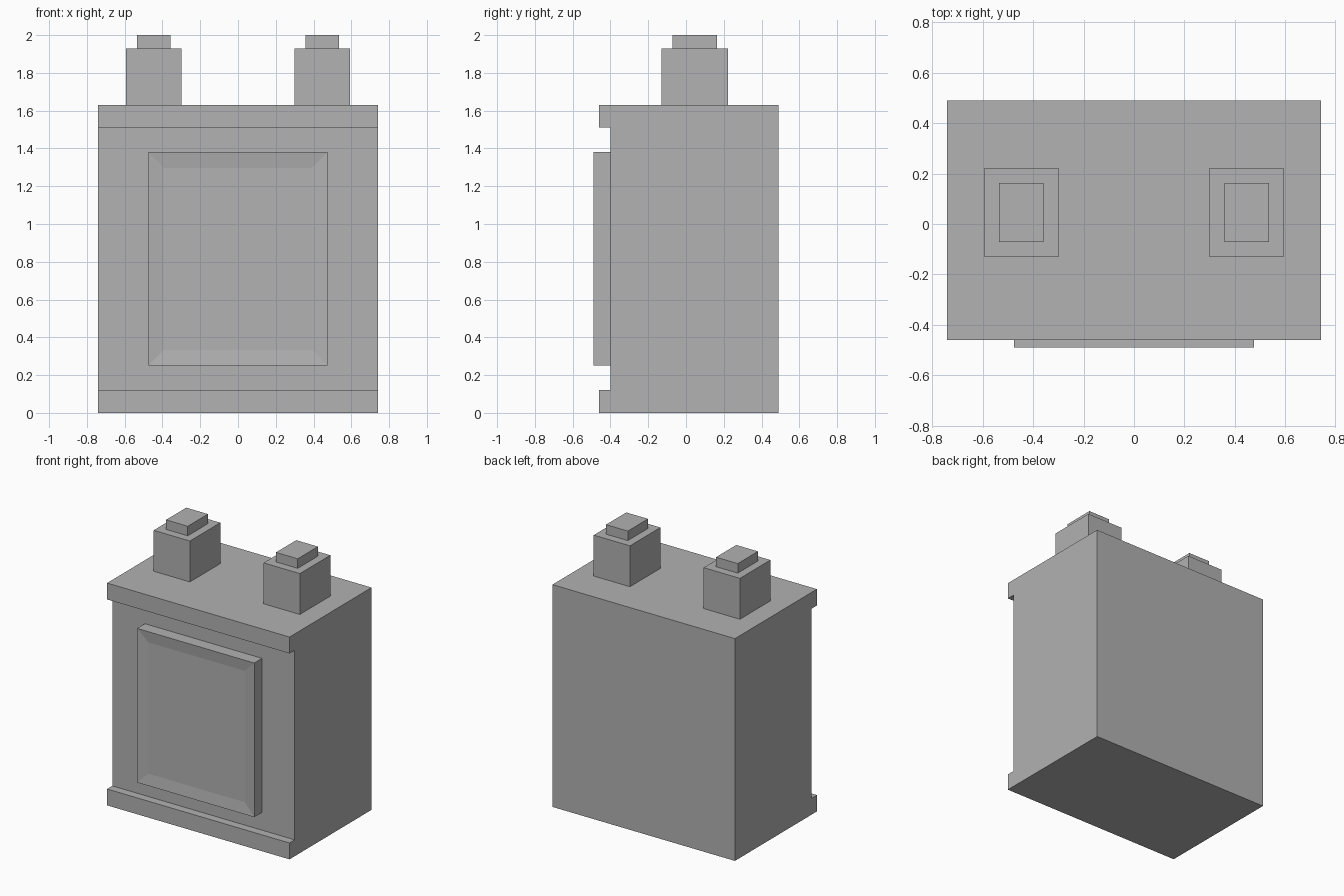
import bpy
import bmesh

if "Cube" in bpy.data.objects:
    bpy.data.objects.remove(bpy.data.objects["Cube"])

grey = bpy.data.materials.new("plain grey")
grey.diffuse_color = (0.445, 0.445, 0.445, 1)
grey.use_nodes = True
grey.node_tree.nodes["Principled BSDF"].inputs["Base Color"].default_value = grey.diffuse_color


def finish(name, bm):
    """Turn a bmesh into a named, flat shaded grey object."""
    bmesh.ops.recalc_face_normals(bm, faces=bm.faces)
    mesh = bpy.data.meshes.new(name)
    bm.to_mesh(mesh)
    bm.free()
    mesh.materials.append(grey)
    obj = bpy.data.objects.new(name, mesh)
    bpy.context.collection.objects.link(obj)
    return obj


def box_mesh(x0, x1, y0, y1, z0, z1):
    bm = bmesh.new()
    bmesh.ops.create_cube(bm, size=1)
    for v in bm.verts:
        v.co = ((x0 + x1) / 2 + v.co.x * (x1 - x0),
                (y0 + y1) / 2 + v.co.y * (y1 - y0),
                (z0 + z1) / 2 + v.co.z * (z1 - z0))
    return bm


# Case: side profile (y, z) with a lip at the top and bottom of the front
profile = [(0.49, 0), (0.49, 1.63), (-0.46, 1.63), (-0.46, 1.51),
           (-0.40, 1.51), (-0.40, 0.12), (-0.46, 0.12), (-0.46, 0)]
bm = bmesh.new()
side = bm.faces.new([bm.verts.new((-0.74, y, z)) for y, z in profile])
ext = bmesh.ops.extrude_face_region(bm, geom=[side], use_keep_orig=True)
moved = [g for g in ext["geom"] if isinstance(g, bmesh.types.BMVert)]
bmesh.ops.translate(bm, verts=moved, vec=(1.48, 0, 0))
finish("case", bm)

# Front panel: plate with a shallow recessed window
bm = box_mesh(-0.475, 0.475, -0.49, -0.40, 0.25, 1.38)
bm.normal_update()
front = min(bm.faces, key=lambda f: f.calc_center_median().y)
bmesh.ops.inset_region(bm, faces=[front], thickness=0.118)
bmesh.ops.translate(bm, verts=front.verts, vec=(0, 0.01, 0))
finish("front_panel", bm)

# Two terminals, each a post with a smaller cap
for label, s in (("left", -1), ("right", 1)):
    for part, half_x, half_y, z0, z1 in (("post", 0.147, 0.176, 1.63, 1.93),
                                         ("cap", 0.088, 0.117, 1.93, 2.0)):
        cx, cy = s * 0.446, 0.046
        finish(f"{label}_terminal_{part}",
               box_mesh(cx - half_x, cx + half_x, cy - half_y, cy + half_y, z0, z1))
